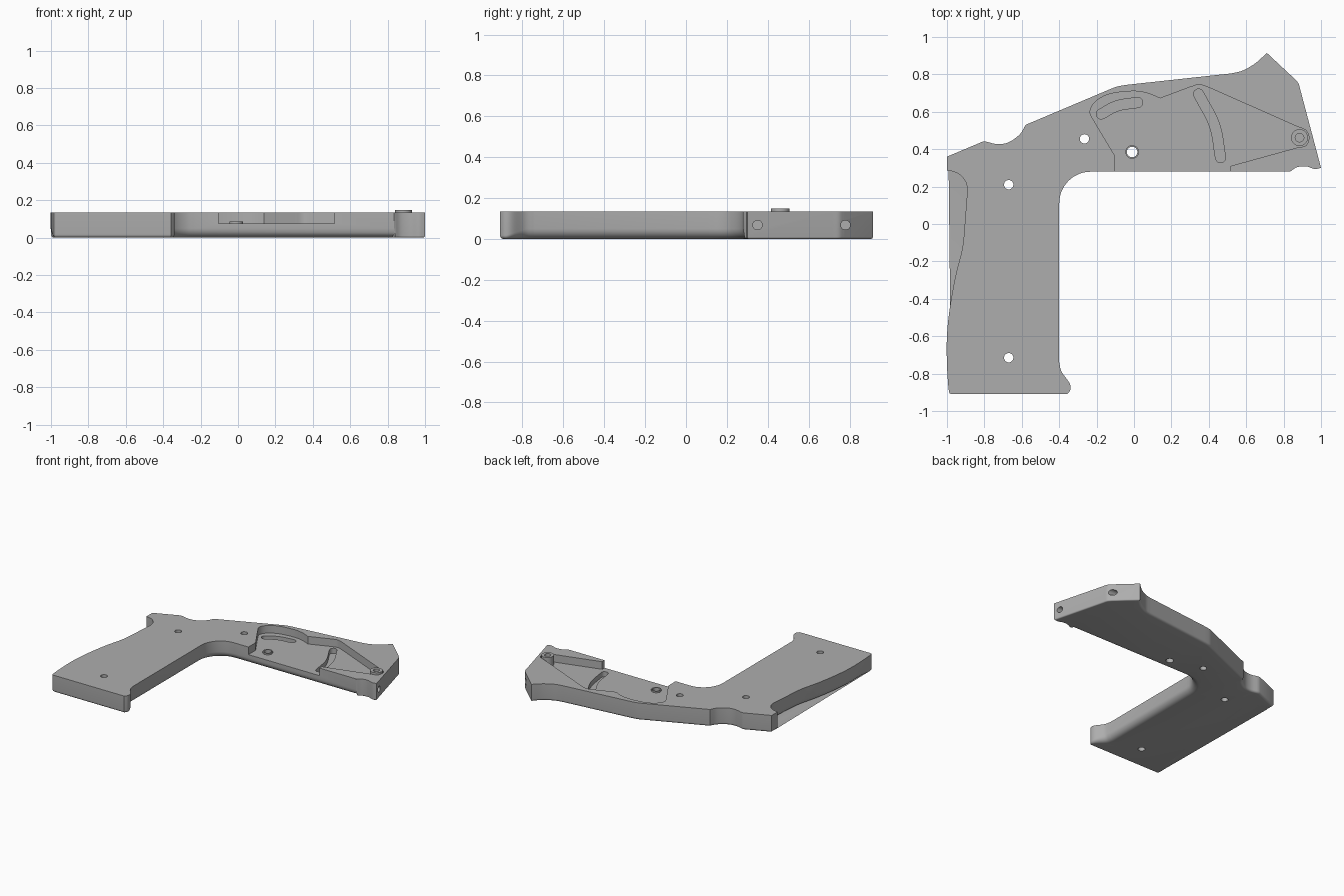
import bpy, bmesh, math
from mathutils import Vector

if "Cube" in bpy.data.objects:
    bpy.data.objects.remove(bpy.data.objects["Cube"])

TOP, FLOOR = 0.135, 0.075
grey = bpy.data.materials.new("satin grey")
grey.use_nodes = True
grey.diffuse_color = (0.42, 0.42, 0.42, 1)
grey.node_tree.nodes["Principled BSDF"].inputs["Base Color"].default_value = (0.42, 0.42, 0.42, 1)


def smooth(points, steps=5):
    """Smooth curve through the points; two points stay a straight line."""
    p = [Vector(q) for q in points]
    if len(p) < 3:
        return p
    ext = [2 * p[0] - p[1]] + p + [2 * p[-1] - p[-2]]
    out = []
    for a, b, c, d in zip(ext, ext[1:], ext[2:], ext[3:]):
        for i in range(steps):
            t = i / steps
            out.append(0.5 * (2 * b + (c - a) * t + (2 * a - 5 * b + 4 * c - d) * t * t
                              + (3 * b - a - 3 * c + d) * t ** 3))
    return out + [p[-1]]


def loft(name, rings):
    """Closed solid from stacked rings of 3D points, lowest first."""
    bm = bmesh.new()
    rows = [[bm.verts.new(p) for p in ring] for ring in rings]
    n = len(rows[0])
    bm.faces.new(rows[0][::-1])
    bm.faces.new(rows[-1])
    for low, high in zip(rows, rows[1:]):
        for i in range(n):
            j = (i + 1) % n
            bm.faces.new((low[i], low[j], high[j], high[i]))
    bmesh.ops.recalc_face_normals(bm, faces=bm.faces)
    me = bpy.data.meshes.new(name)
    bm.to_mesh(me)
    bm.free()
    me.materials.append(grey)
    ob = bpy.data.objects.new(name, me)
    bpy.context.collection.objects.link(ob)
    return ob


def prism(name, outline, z0, z1):
    return loft(name, [[(p[0], p[1], z) for p in outline] for z in (z0, z1)])


def inward(outline):
    """Mitred inward offset per unit distance for a clockwise outline."""
    res = []
    for i, p in enumerate(outline):
        a = (p - outline[i - 1]).normalized()
        b = (outline[(i + 1) % len(outline)] - p).normalized()
        n1, n2 = Vector((a.y, -a.x)), Vector((b.y, -b.x))
        res.append((n1 + n2) / max(1 + n1.dot(n2), 0.5))
    return res


def circle(x, y, r, n=32):
    return [(x + r * math.cos(math.tau * i / n), y + r * math.sin(math.tau * i / n)) for i in range(n)]


def slot(path, r):
    """Round-ended outline of width 2r about a smooth path."""
    mid = smooth(path, 8)
    left, right = [], []
    for i, p in enumerate(mid):
        t = (mid[min(i + 1, len(mid) - 1)] - mid[max(i - 1, 0)]).normalized()
        n = Vector((-t.y, t.x))
        left.append(p + n * r)
        right.append(p - n * r)

    def cap(c, start):
        d = start - c
        a0 = math.atan2(d.y, d.x)
        return [c + r * Vector((math.cos(a0 - math.pi * k / 8), math.sin(a0 - math.pi * k / 8)))
                for k in range(1, 8)]
    return left + cap(mid[-1], left[-1]) + right[::-1] + cap(mid[0], right[0])


def select_only(ob):
    bpy.ops.object.select_all(action="DESELECT")
    bpy.context.view_layer.objects.active = ob
    ob.select_set(True)


def cut(ob, cutter):
    cutter.hide_render = True
    mod = ob.modifiers.new("cut", "BOOLEAN")
    mod.operation, mod.solver, mod.object = "DIFFERENCE", "EXACT", cutter
    select_only(ob)
    bpy.ops.object.modifier_apply(modifier=mod.name)
    bpy.data.objects.remove(cutter)


# Body outline, clockwise: smooth spans joined by straight lines
arc = [(-0.23 + 0.17 * math.cos(a), 0.11 + 0.17 * math.sin(a))
       for a in [math.pi / 2 + i * math.pi / 12 for i in range(7)]]
spans = [
    [(-1, 0.36), (-0.81, 0.44)],
    [(-0.79, 0.44), (-0.73, 0.427), (-0.67, 0.437), (-0.61, 0.48), (-0.58, 0.53)],
    [(-0.13, 0.72), (-0.09, 0.735), (-0.04, 0.744)],
    [(0.52, 0.805), (0.58, 0.82), (0.65, 0.86), (0.71, 0.915)],
    [(0.86, 0.775), (0.88, 0.75), (0.89, 0.715)],
    [(1, 0.30), (0.965, 0.294), (0.92, 0.308), (0.87, 0.303), (0.835, 0.28)],
    arc,
    [(-0.40, -0.74), (-0.387, -0.79), (-0.345, -0.85), (-0.34, -0.885), (-0.357, -0.91)],
    [(-0.975, -0.91), (-0.99, -0.89), (-1, -0.75), (-1, -0.6), (-0.985, -0.45), (-0.955, -0.28),
     (-0.918, -0.13), (-0.905, 0), (-0.895, 0.13)],
    [(-0.89, 0.18), (-0.90, 0.225), (-0.93, 0.262), (-0.965, 0.28), (-1, 0.285)],
]
outline = [p for s in spans for p in smooth(s)]


def edge_radius(p):
    """Underside rounding: wide along the grip and rail, slight elsewhere."""
    if p.x > 0.7 and p.y > 0.29:
        return 0.01
    if p.y < 0.282:
        return 0.018 + 0.032 * min(max((p.y + 0.88) / 0.1, 0), 1)
    return 0.018


# Frame body with rounded underside
rings = []
for k in range(7):
    a = math.pi / 2 * k / 6
    ring = []
    for p, n in zip(outline, inward(outline)):
        r = edge_radius(p)
        q = p + n * r * (1 - math.sin(a))
        ring.append((q.x, q.y, r * (1 - math.cos(a))))
    rings.append(ring)
rings.append([(p.x, p.y, TOP) for p in outline])
body = loft("frame_body", rings)

# Mechanism pocket, open on the front edge
pocket = [(-0.105, 0.2), (-0.105, 0.37)]
pocket += smooth([(-0.21, 0.545), (-0.235, 0.60), (-0.205, 0.655), (-0.13, 0.695), (-0.01, 0.71),
                  (0.07, 0.70), (0.14, 0.672)])
pocket += smooth([(0.30, 0.732), (0.35, 0.745), (0.40, 0.73)])
pocket += smooth([(0.87, 0.522), (0.92, 0.50), (0.935, 0.46), (0.92, 0.42), (0.87, 0.408)])
pocket += [(0.515, 0.31), (0.515, 0.2)]
cut(body, prism("pocket_cutter", pocket, FLOOR, 0.2))

# Curved blind slots in the pocket floor
for path in ([(-0.175, 0.588), (-0.09, 0.632), (0.02, 0.65)],
             [(0.345, 0.695), (0.43, 0.53), (0.463, 0.355)]):
    cut(body, prism("slot_cutter", slot(path, 0.027), 0.035, 0.2))

# Screw holes through the plate
for x, y, r in [(-0.67, 0.21, 0.025), (-0.67, -0.715, 0.025), (-0.265, 0.455, 0.025), (-0.01, 0.385, 0.028)]:
    cut(body, prism("hole_cutter", circle(x, y, r), -0.1, 0.2))

# Holes drilled into the end faces
for x, y in [(0.98, 0.35), (0.86, 0.78)]:
    drill = prism("drill_cutter", circle(0, 0, 0.023), -0.1, 0.1)
    drill.rotation_euler = (0, math.pi / 2, 0)
    drill.location = (x, y, 0.068)
    bpy.context.view_layer.update()
    cut(body, drill)

# Pivot post and floor bushing
post = prism("pivot_post", circle(0.885, 0.462, 0.045), FLOOR - 0.01, 0.148)
cut(post, prism("post_cutter", circle(0.885, 0.462, 0.023), 0.09, 0.2))
bushing = prism("floor_bushing", circle(-0.01, 0.385, 0.036), FLOOR - 0.005, FLOOR + 0.012)
cut(bushing, prism("bushing_cutter", circle(-0.01, 0.385, 0.028), 0, 0.2))

for ob in (body, post, bushing):
    select_only(ob)
    bpy.ops.object.shade_smooth_by_angle(angle=math.radians(30))
